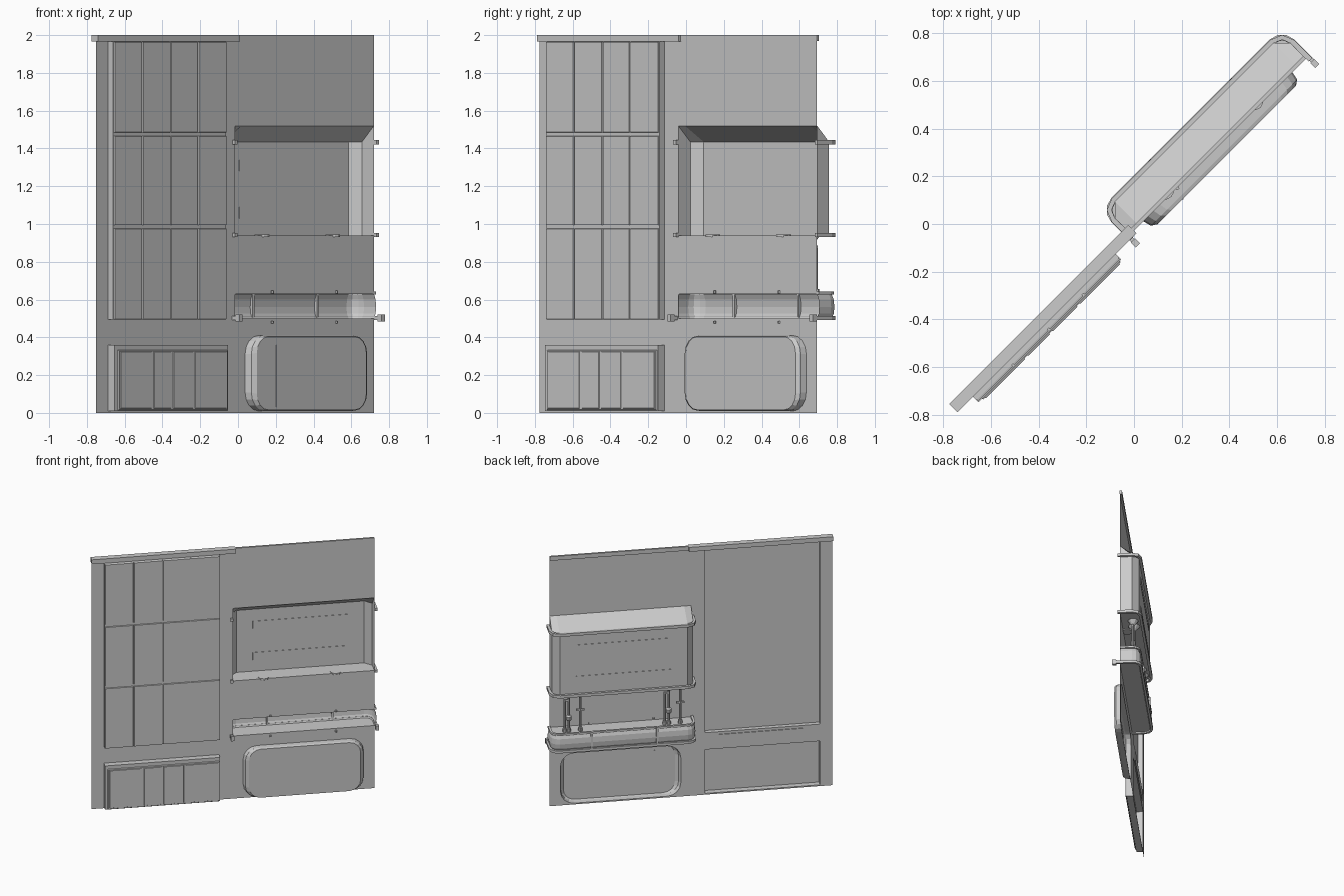
import bpy, bmesh
from math import pi, sin, cos
from mathutils import Vector

if "Cube" in bpy.data.objects:
    bpy.data.objects.remove(bpy.data.objects["Cube"])

# Local frame: x runs along the partition, y is its thickness (back is +y).
# Every part is turned 45 degrees about z at the end.
TURN = pi / 4
WY = -0.018          # front skin of the partition


def finish(name, bm):
    bmesh.ops.remove_doubles(bm, verts=bm.verts, dist=1e-5)
    bmesh.ops.recalc_face_normals(bm, faces=bm.faces)
    me = bpy.data.meshes.new(name)
    bm.to_mesh(me)
    bm.free()
    ob = bpy.data.objects.new(name, me)
    bpy.context.collection.objects.link(ob)
    ob.rotation_euler[2] = TURN
    return ob


def loft(name, rows, around=False, loop=False, caps=()):
    """Skin rows of points; around closes each row, loop joins last row to first."""
    bm = bmesh.new()
    vs = [[bm.verts.new(p) for p in r] for r in rows]
    n, m = len(vs), len(vs[0])
    for i in range(n if loop else n - 1):
        for j in range(m if around else m - 1):
            q = [vs[i][j], vs[i][(j + 1) % m],
                 vs[(i + 1) % n][(j + 1) % m], vs[(i + 1) % n][j]]
            bm.faces.new(q)
    for c in caps:
        bm.faces.new(vs[c])
    if loop:                                   # close both ends of a swept bar
        bm.faces.new([r[0] for r in vs])
        bm.faces.new([r[-1] for r in vs])
    return finish(name, bm)


def rrect(x0, x1, z0, z1, y, r=0.0, n=4):
    if r == 0:
        return [(x0, y, z0), (x1, y, z0), (x1, y, z1), (x0, y, z1)]
    pts = []
    for k, (cx, cz) in enumerate([(x1 - r, z1 - r), (x0 + r, z1 - r),
                                  (x0 + r, z0 + r), (x1 - r, z0 + r)]):
        for i in range(n + 1):
            a = pi / 2 * (k + i / n)
            pts.append((cx + r * cos(a), y, cz + r * sin(a)))
    return pts


def tray(name, x0, x1, z0, z1, ya, yb, inset=0.0):
    """Open-backed pressed panel from depth ya to front depth yb."""
    return loft(name, [rrect(x0, x1, z0, z1, ya),
                       rrect(x0 + inset, x1 - inset, z0 + inset, z1 - inset, yb)],
                around=True, caps=(-1,))


def block(name, x0, x1, y0, y1, z0, z1):
    return loft(name, [rrect(x0, x1, z0, z1, y0), rrect(x0, x1, z0, z1, y1)],
                around=True, caps=(0, -1))


def sheet(name, outer, holes=()):
    """Flat skin with holes."""
    bm = bmesh.new()
    edges = []
    for lp in [outer, *holes]:
        v = [bm.verts.new(p) for p in lp]
        edges += [bm.edges.new((v[i], v[(i + 1) % len(v)])) for i in range(len(v))]
    bmesh.ops.triangle_fill(bm, use_beauty=True, use_dissolve=False, edges=edges)
    return finish(name, bm)


def lathe(name, x, y, prof, n=10):
    rows = [[(x + r * cos(2 * pi * i / n), y + r * sin(2 * pi * i / n), z)
             for i in range(n)] for r, z in prof]
    ob = loft(name, rows, around=True, caps=(0, -1))
    return ob


def plan(n, off=0.0, yf=WY):
    """Plan outline of the rear housings: a U with rounded back corners."""
    r, x0, x1, yb = 0.05 + off, -0.04 - off, 1.0 + off, 0.122 + off
    pts = [(x0, yf)]
    for cx, a0 in ((x0 + r, pi), (x1 - r, pi / 2)):
        for i in range(n + 1):
            a = a0 - pi / 2 * i / n
            pts.append((cx + r * cos(a), yb - r + r * sin(a)))
    return pts + [(x1, yf)]


def at(pts, z):
    return [(x, y, z) for x, y in pts]


def rim(name, n, o0, o1, z0, z1, yf):
    return loft(name, [at(plan(n, o0, yf), z0), at(plan(n, o1, yf), z0),
                       at(plan(n, o1, yf), z1), at(plan(n, o0, yf), z1)], loop=True)


# partition skins, left with two openings, right split by the housings
sheet("left_wall", rrect(-1.08, -0.04, 0, 1.985, WY),
      [rrect(-0.99, -0.143, 0.495, 1.965, WY), rrect(-0.99, -0.143, 0.01, 0.36, WY)])
sheet("right_wall_bottom", rrect(-0.04, 1.0, 0, 0.5, WY),
      [rrect(0.035, 0.92, 0.01, 0.41, WY, 0.1)])
sheet("right_wall_middle", rrect(-0.04, 1.0, 0.63, 0.94, WY))
sheet("right_wall_top", rrect(-0.04, 1.0, 1.52, 1.985, WY))

# top trims
block("left_top_trim", -1.082, -0.02, -0.035, 0.014, 1.965, 2.0)
block("right_top_trim", -0.02, 1.0, WY - 0.002, -0.003, 1.968, 2.0)

# tall gridded panel: backing tray and twelve raised tiles
tray("grid_backing", -0.99, -0.143, 0.495, 1.965, WY, -0.055)
xs = [-0.99, -0.777, -0.565, -0.36, -0.143]
zs = [0.495, 0.985, 1.475, 1.965]
for i in range(4):
    for j in range(3):
        tray("grid_tile", xs[i] + 0.003, xs[i + 1] - 0.003, zs[j] + 0.009 * (j > 0),
             zs[j + 1] - 0.009 * (j < 2), -0.055, -0.063, 0.002)

# low left locker with inset door and slats
tray("locker_shell", -0.99, -0.143, 0.01, 0.36, WY, -0.067)
tray("locker_door", -0.97, -0.15, 0.014, 0.332, -0.067, -0.074, 0.004)
for a, b in ((-0.957, -0.722), (-0.705, -0.575), (-0.56, -0.412), (-0.397, -0.16)):
    tray("locker_slat", a, b, 0.024, 0.324, -0.074, -0.078, 0.002)
block("rear_cover_plate", -0.868, -0.245, WY, -0.012, 0.38, 0.475)

# low right pressed bay with rounded corners and a seam rib
loft("lower_bay", [rrect(0.035, 0.92, 0.01, 0.41, WY, 0.1),
                   rrect(0.045, 0.912, 0.012, 0.408, -0.055, 0.095),
                   rrect(0.07, 0.89, 0.016, 0.403, -0.071, 0.085)],
     around=True, caps=(-1,))
block("bay_seam", 0.215, 0.222, -0.074, -0.069, 0.03, 0.36)

# upper rear cabinet: walls, floor, lean-to roof, rims and slot plates
loft("cabinet", [at(plan(1), 0.94), at(plan(1), 1.435)], caps=(0,))
loft("cabinet_roof", [at(plan(1), 1.435), [(x, WY, 1.52) for x, y in plan(1)]])
for z in (0.93, 1.422):
    rim("cabinet_rim", 2, 0.0, 0.02, z, z + 0.022, -0.036)
for z in (1.03, 1.28):
    block("slot_plate", 0.13, 0.83, 0.119, 0.125, z, z + 0.06)
for x in (0.19, 0.72):
    lathe("floor_drain", x, 0.01, [(0.04, 0.932), (0.04, 0.944)], 12)

# rear trough: bulged body, rims, straps
body = loft("trough", [at(plan(3, o), z) for o, z in
                       ((0.0, 0.5), (0.012, 0.525), (0.016, 0.56), (0.012, 0.6), (0.0, 0.63))],
            caps=(0, -1))
rim("trough_lower_rim", 3, 0.004, 0.022, 0.492, 0.512, -0.07)
rim("trough_upper_rim", 3, -0.004, 0.014, 0.626, 0.642, WY)
for x in (0.236, 0.717):
    block("trough_strap", x - 0.007, x + 0.007, 0.12, 0.143, 0.505, 0.64)
    for z in (0.48, 0.64):
        lathe("wall_bolt", x, WY - 0.004, [(0.008, z - 0.007), (0.008, z + 0.007)], 6)
for x in (-0.052, 1.012):
    block("rim_end_clip", x - 0.012, x + 0.012, -0.075, -0.045, 0.485, 0.522)

# two pipe groups joining the cabinet to the trough
for x in (0.11, 0.845):
    for d, z1 in ((-0.055, 0.94), (0.03, 0.94), (0.06, 0.88)):
        lathe("pipe", x + d, 0.07, [(0.009, 0.63), (0.009, z1)], 8)
        lathe("pipe_collar", x + d, 0.07, [(0.017, 0.63), (0.017, 0.655)], 8)
    lathe("funnel", x - 0.055, 0.07, [(0.009, 0.895), (0.045, 0.935)], 10)
    lathe("funnel", x + 0.03, 0.07, [(0.009, 0.895), (0.04, 0.935)], 10)
    lathe("valve", x + 0.03, 0.07, [(0.012, 0.715), (0.022, 0.725), (0.022, 0.75), (0.012, 0.76)], 8)
    block("pipe_bridge", x + 0.03, x + 0.068, 0.063, 0.077, 0.872, 0.886)
    block("tap_handle", x - 0.085, x - 0.025, 0.063, 0.077, 0.79, 0.803)
